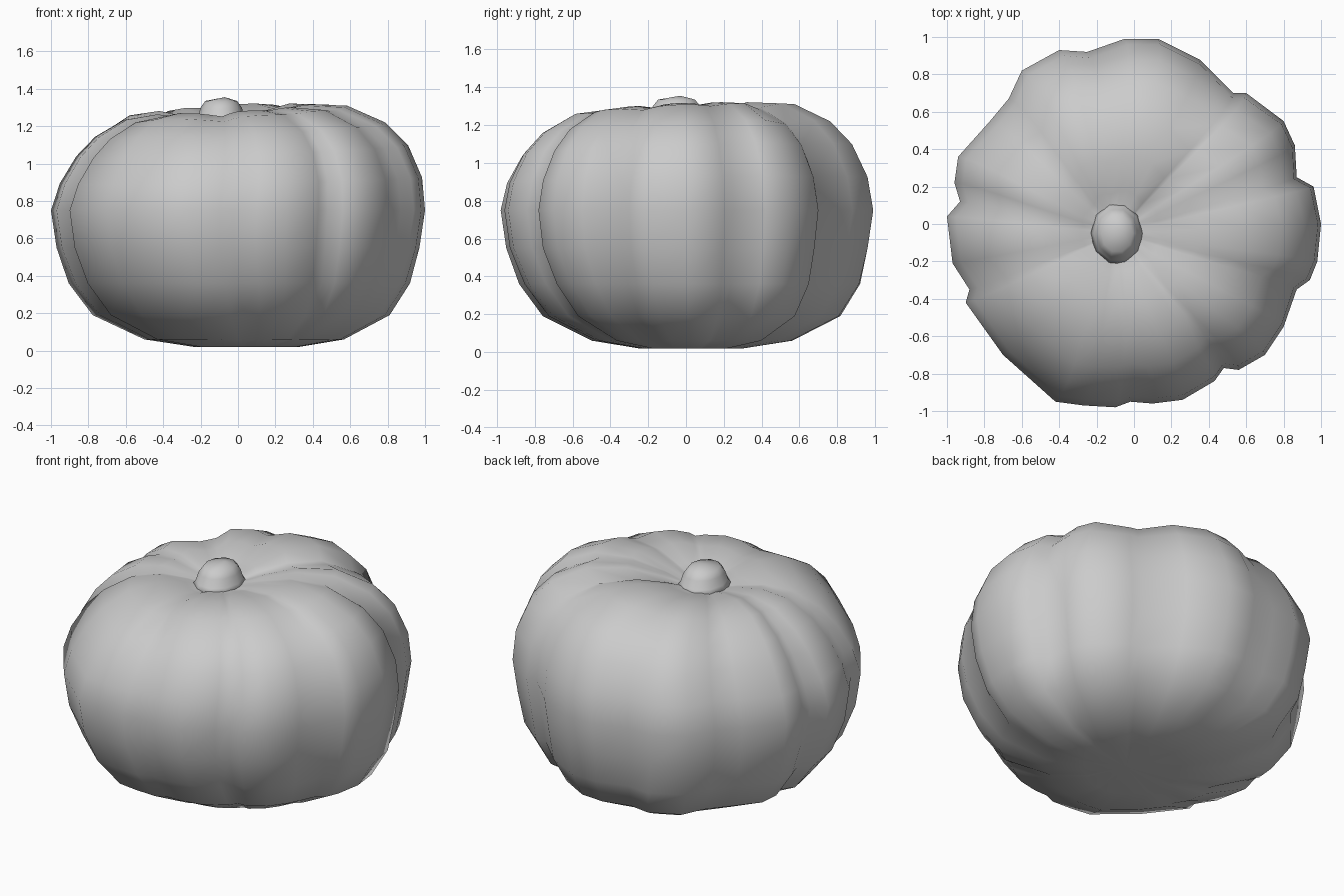
import bpy
import bmesh
from math import atan2, exp, pi, sin, cos, tau, radians

cube = bpy.data.objects.get("Cube")
if cube:
    bpy.data.objects.remove(cube, do_unlink=True)

grey = bpy.data.materials.new("plain grey")
grey.use_nodes = True
grey.diffuse_color = (0.6, 0.6, 0.6, 1)
grey.node_tree.nodes["Principled BSDF"].inputs["Base Color"].default_value = grey.diffuse_color

# Ribbed outline at the widest height, counter-clockwise
OUTLINE = [(1, 0), (.96, .2), (.87, .25), (.86, .42), (.8, .55), (.6, .7),
           (.53, .7), (.35, .88), (.13, .99), (-.05, .99), (-.25, .92),
           (-.4, .93), (-.6, .82), (-.67, .67), (-.77, .55), (-.94, .36),
           (-.96, .22), (-.93, .12), (-1, .04), (-.97, -.21), (-.88, -.35),
           (-.9, -.42), (-.7, -.7), (-.42, -.95), (-.27, -.97), (-.1, -.98),
           (-.02, -.95), (.1, -.96), (.26, -.94), (.43, -.84), (.48, -.77),
           (.56, -.78), (.7, -.7), (.8, -.55), (.87, -.35), (.94, -.3),
           (.98, -.2)]
# Scale and height of each ring, bottom to top
PROFILE = [(.28, .02), (.53, .06), (.79, .19), (.91, .36), (.97, .55), (1, .75),
           (.97, .91), (.89, 1.07), (.78, 1.185), (.6, 1.28), (.4, 1.3),
           (.22, 1.265), (.12, 1.235)]
# Direction in degrees and strength of each valley between ribs
VALLEYS = [(17, .3), (47, .9), (106, .5), (140, .9), (173, .5),
           (201, .6), (262, .6), (302, .2), (338, .4)]
CROWN = (-.09, -.05)


def valley(angle):
    total = 0
    for degrees, strength in VALLEYS:
        gap = (angle - radians(degrees) + pi) % tau - pi
        total += strength * exp(-(gap / .14) ** 2)
    return total


def loft(name, rings, caps):
    """Skin closed rings, closing each end with a fan."""
    bm = bmesh.new()
    loops = [[bm.verts.new(p) for p in ring] for ring in rings]
    n = len(loops[0])
    for a, b in zip(loops, loops[1:]):
        for i in range(n):
            j = (i + 1) % n
            bm.faces.new((a[i], a[j], b[j], b[i]))
    for loop, tip in ((loops[0], caps[0]), (loops[-1], caps[1])):
        centre = bm.verts.new(tip)
        for i in range(n):
            bm.faces.new((loop[i], loop[(i + 1) % n], centre))
    bmesh.ops.recalc_face_normals(bm, faces=bm.faces)
    mesh = bpy.data.meshes.new(name)
    bm.to_mesh(mesh)
    bm.free()
    mesh.materials.append(grey)
    mesh.shade_smooth()
    obj = bpy.data.objects.new(name, mesh)
    bpy.context.collection.objects.link(obj)
    return obj


# Squash body: valleys deepen on the shoulder and fade underneath, the top
# leans up to the back left and the base tucks in at the front left
body = []
for scale, height in PROFILE:
    upper = max(0, (height - .75) / .5)
    lower = max(0, (.55 - height) / .55)
    drift = (1 - scale) * min(1, upper)
    shoulder = upper * min(1, scale * 2) * (1 - scale) ** .5
    ring = []
    for x, y in OUTLINE:
        dip = valley(atan2(y, x))
        tuck = ((x - y) / 1.41) ** 3
        s = scale * (1 + lower * (.03 * dip - .1 * tuck) - .03 * upper * dip)
        px = x * s + CROWN[0] * drift + .06 * lower + .05 * upper * scale ** 2
        py = y * s + CROWN[1] * drift + .02 * lower
        lean = upper * (.05 * px + .045 * py)
        ring.append((px, py, height + lean - .06 * shoulder * dip))
    body.append(ring)
loft("squash_body", body, ((.06, 0, .04), (*CROWN, 1.235)))

# Short stubby stem
stem = []
for radius, height in ((.15, 1.215), (.125, 1.25), (.11, 1.3), (.085, 1.335)):
    stem.append([(CROWN[0] + radius * cos(i * tau / 10),
                  CROWN[1] + radius * 1.2 * sin(i * tau / 10),
                  height) for i in range(10)])
loft("stem", stem, ((*CROWN, 1.215), (CROWN[0] + .02, CROWN[1] + .02, 1.355)))
